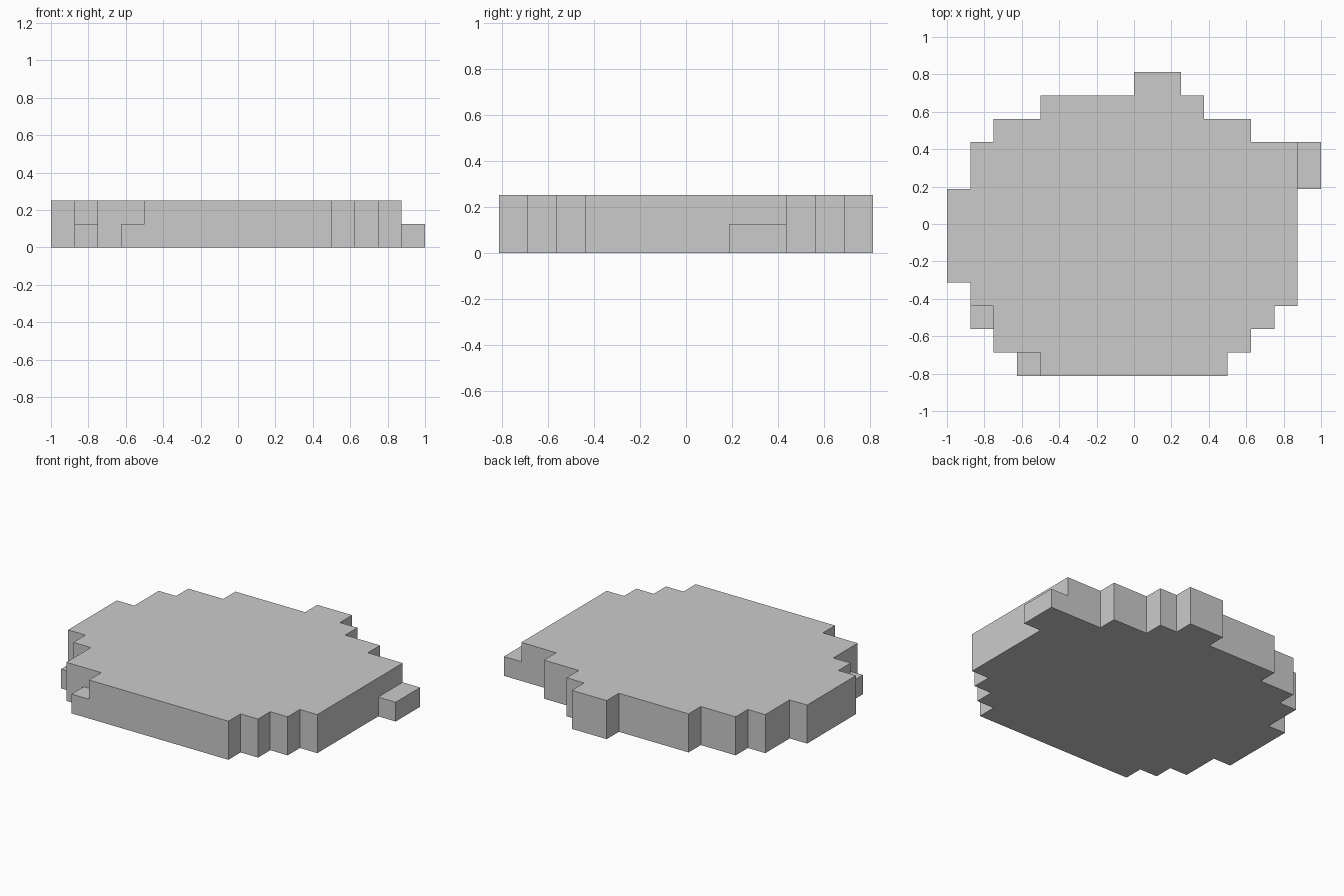
import bpy, bmesh, math
from mathutils import Vector

if "Cube" in bpy.data.objects:
    bpy.data.objects.remove(bpy.data.objects["Cube"])

U = 0.125                      # block size
ORIGIN = Vector((-1.0, -0.8125, 0.0))

# Block rows from front to back: (first, end) column of each layer
UPPER = [(4, 12), (2, 13), (2, 14), (1, 15)] + [(0, 15)] * 4 \
    + [(1, 15)] * 2 + [(2, 13), (4, 11), (8, 10)]
LOWER = list(UPPER)
LOWER[0] = (3, 12)             # front left step
LOWER[2] = (1, 14)             # left step
LOWER[8] = LOWER[9] = (1, 16)  # right tab

cells = {(x, y, z)
         for z, layer in enumerate((LOWER, UPPER))
         for y, (a, b) in enumerate(layer)
         for x in range(a, b)}


def add_side(bm, cell, axis, sign):
    """Add one outward facing block side."""
    n = Vector((0, 0, 0))
    n[axis] = sign
    u = Vector((0, 0, 0))
    u[(axis + 1) % 3] = 1
    v = n.cross(u)
    c = Vector(cell) + Vector((0.5, 0.5, 0.5)) + n / 2
    corners = [c + (u * s + v * t) / 2
               for s, t in ((-1, -1), (1, -1), (1, 1), (-1, 1))]
    bm.faces.new([bm.verts.new(ORIGIN + p * U) for p in corners])


# Stepped plate: only exposed block sides, merged into flat faces
bm = bmesh.new()
for cell in sorted(cells):
    for axis in range(3):
        for sign in (-1, 1):
            near = list(cell)
            near[axis] += sign
            if tuple(near) not in cells:
                add_side(bm, cell, axis, sign)
bmesh.ops.remove_doubles(bm, verts=bm.verts, dist=0.001)
bmesh.ops.dissolve_limit(bm, angle_limit=math.radians(1),
                         verts=bm.verts, edges=bm.edges)
mesh = bpy.data.meshes.new("stepped_plate")
bm.to_mesh(mesh)
bm.free()
plate = bpy.data.objects.new("stepped_plate", mesh)
bpy.context.collection.objects.link(plate)
